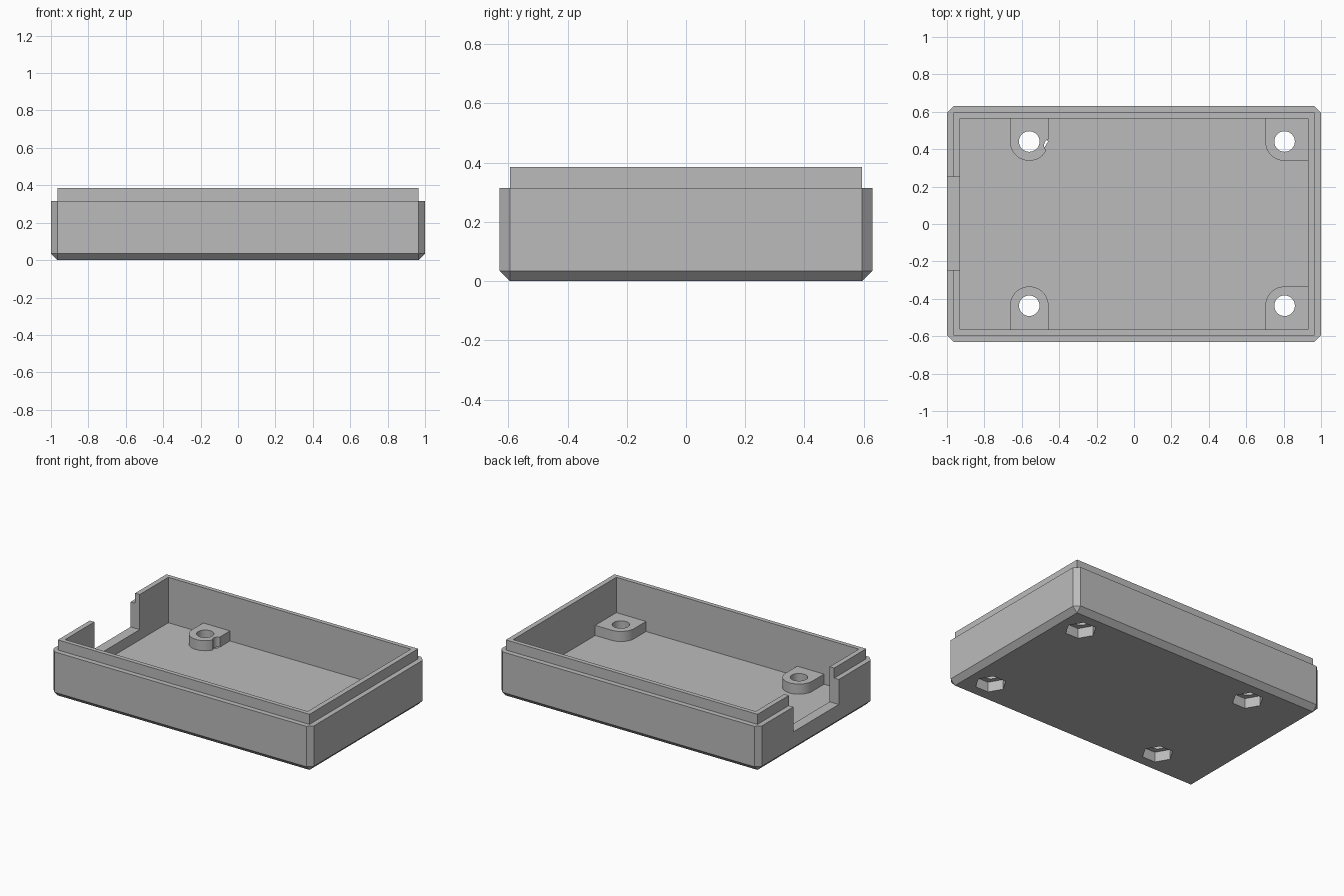
import bpy, bmesh
from math import pi, cos, sin

cube = bpy.data.objects.get("Cube")
if cube:
    bpy.data.objects.remove(cube, do_unlink=True)

# Main sizes
T = 0.035                       # half wall thickness, also the chamfer
HX, HY = 1.0, 0.63              # outer half sizes
LEDGE, TOP = 0.315, 0.385       # shoulder and lip heights
FLOOR, PAD = 0.07, 0.14         # floor and boss heights
BOSS_R, HOLE_R, NUT_R = 0.103, 0.055, 0.1
SCREWS = [(x, y) for x in (-0.56, 0.805) for y in (-0.437, 0.441)]

grey = bpy.data.materials.new("plain grey")
grey.use_nodes = True
color = (0.5, 0.5, 0.5, 1)
grey.diffuse_color = color
grey.node_tree.nodes["Principled BSDF"].inputs["Base Color"].default_value = color


def to_object(name, bm):
    bmesh.ops.recalc_face_normals(bm, faces=bm.faces)
    mesh = bpy.data.meshes.new(name)
    bm.to_mesh(mesh)
    bm.free()
    mesh.materials.append(grey)
    obj = bpy.data.objects.new(name, mesh)
    bpy.context.collection.objects.link(obj)
    return obj


def prism(name, outline, z0, z1):
    """Extrude a flat outline from z0 to z1."""
    bm = bmesh.new()
    face = bm.faces.new([bm.verts.new((x, y, z0)) for x, y in outline])
    side = bmesh.ops.extrude_face_region(bm, geom=[face])["geom"]
    verts = [v for v in side if isinstance(v, bmesh.types.BMVert)]
    bmesh.ops.translate(bm, verts=verts, vec=(0, 0, z1 - z0))
    return to_object(name, bm)


def rect(x0, x1, y0, y1):
    return [(x0, y0), (x1, y0), (x1, y1), (x0, y1)]


def arc(cx, cy, r, a0, a1, n):
    return [(cx + r * cos(a0 + (a1 - a0) * i / n),
             cy + r * sin(a0 + (a1 - a0) * i / n)) for i in range(n + 1)]


def circle(cx, cy, r, n):
    return arc(cx, cy, r, 0, 2 * pi, n)[:-1]


def combine(target, tool, operation):
    """Apply a boolean and discard the tool."""
    mod = target.modifiers.new(tool.name, "BOOLEAN")
    mod.operation, mod.solver, mod.object = operation, "EXACT", tool
    bpy.context.view_layer.objects.active = target
    bpy.ops.object.modifier_apply(modifier=mod.name)
    bpy.data.objects.remove(tool, do_unlink=True)


# Outer shell with chamfered bottom and upright edges
shell = prism("enclosure_base", rect(-HX, HX, -HY, HY), 0, LEDGE)
bm = bmesh.new()
bm.from_mesh(shell.data)
edges = [e for e in bm.edges if min(v.co.z for v in e.verts) < 0.01]
bmesh.ops.bevel(bm, geom=edges, offset=T, segments=1, affect="EDGES")
bm.to_mesh(shell.data)
bm.free()

# Raised lip, then the hollow inside
combine(shell, prism("lip", rect(T - HX, HX - T, T - HY, HY - T), 0.2, TOP), "UNION")
ix, iy = HX - 2 * T, HY - 2 * T + 0.005
combine(shell, prism("cavity", rect(-ix, ix, -iy, iy), FLOOR, 1), "DIFFERENCE")

# Screw bosses: left pair joins one wall, right pair fills the corners
for x, y in SCREWS:
    side, wall, cy = (1 if y > 0 else -1), iy + 0.015, abs(y)
    if x < 0:
        outline = arc(x, cy, BOSS_R, pi, 2 * pi, 24) + [(x + BOSS_R, wall), (x - BOSS_R, wall)]
    else:
        outline = arc(x, cy, BOSS_R, pi, 1.5 * pi, 12)
        outline += [(ix + 0.015, cy - BOSS_R), (ix + 0.015, wall), (x - BOSS_R, wall)]
    boss = prism("screw_boss", [(px, py * side) for px, py in outline], 0.05, PAD)
    combine(shell, boss, "UNION")

# Screw holes and hexagonal nut pockets underneath
for x, y in SCREWS:
    combine(shell, prism("screw_hole", circle(x, y, HOLE_R, 32), -0.1, 1), "DIFFERENCE")
    combine(shell, prism("nut_pocket", circle(x, y, NUT_R, 6), -0.1, 0.07), "DIFFERENCE")

# Small round relief in one boss, and the cable opening in the end wall
combine(shell, prism("relief", circle(-0.446, 0.42, 0.035, 24), FLOOR, 0.3), "DIFFERENCE")
combine(shell, prism("opening", rect(-1.1, -0.9, -0.245, 0.252), PAD + 0.002, 1), "DIFFERENCE")

# Smooth the round walls, keep the rest crisp
bpy.ops.object.select_all(action="DESELECT")
shell.select_set(True)
bpy.context.view_layer.objects.active = shell
bpy.ops.object.shade_smooth_by_angle(angle=pi / 6)
